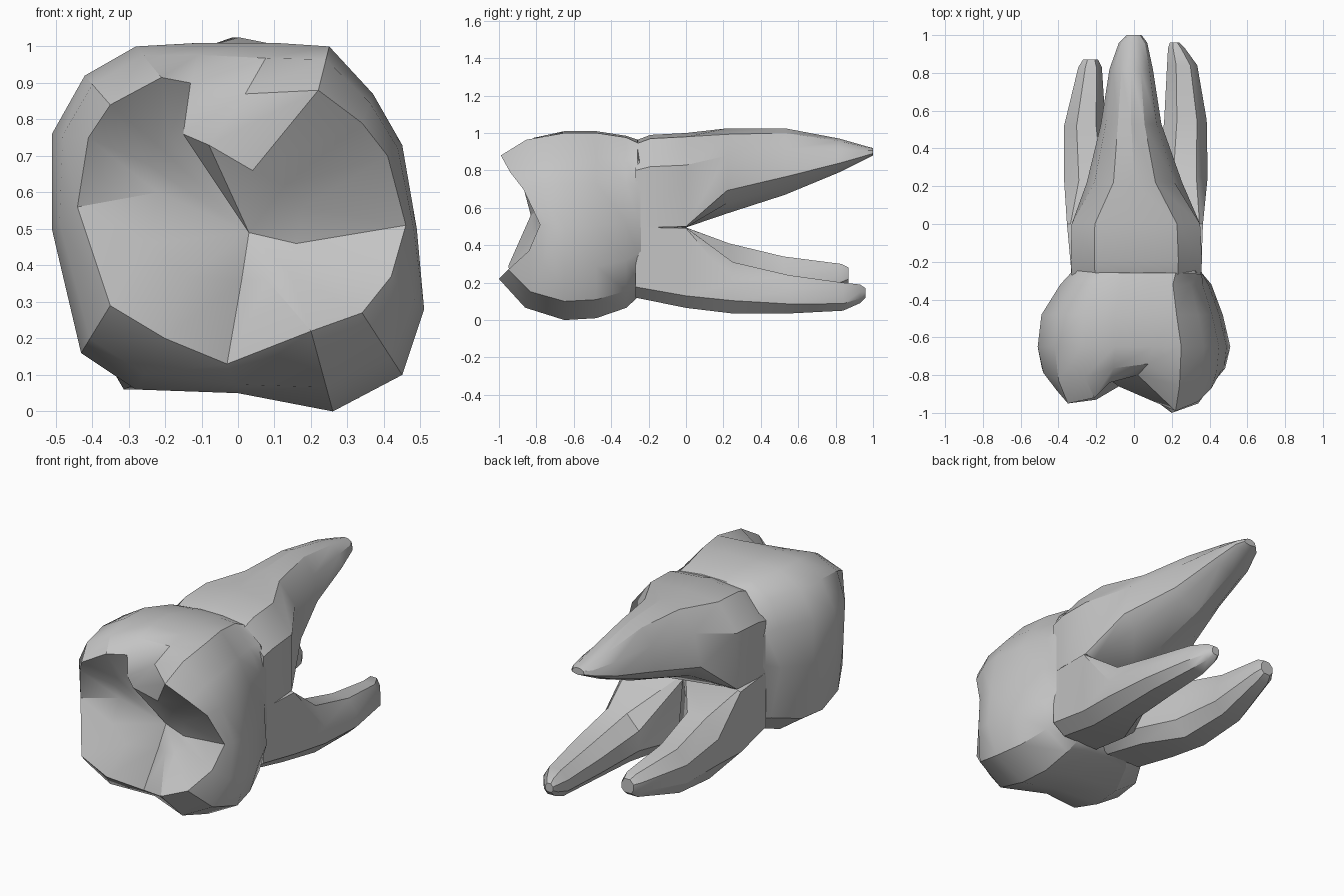
import bpy, bmesh, math
from mathutils import Vector

cube = bpy.data.objects.get("Cube")
if cube:
    bpy.data.objects.remove(cube, do_unlink=True)

# Single enamel colour
enamel = bpy.data.materials.new("pale_grey")
enamel.use_nodes = True
GREY = (0.55, 0.55, 0.55, 1)
enamel.diffuse_color = GREY
enamel.node_tree.nodes["Principled BSDF"].inputs["Base Color"].default_value = GREY


def loft(name, rings, start_tip=None):
    """Skin a list of closed rings; close the start with a tip or a face."""
    bm = bmesh.new()
    loops = [[bm.verts.new(p) for p in ring] for ring in rings]
    n = len(loops[0])
    for a, b in zip(loops, loops[1:]):
        for i in range(n):
            j = (i + 1) % n
            bm.faces.new((a[i], a[j], b[j], b[i]))
    if start_tip:
        tip = bm.verts.new(start_tip)
        for i in range(n):
            bm.faces.new((tip, loops[0][(i + 1) % n], loops[0][i]))
    else:
        bm.faces.new(loops[0])
    bm.faces.new(loops[-1])
    bmesh.ops.recalc_face_normals(bm, faces=bm.faces)
    mesh = bpy.data.meshes.new(name)
    bm.to_mesh(mesh)
    bm.free()
    mesh.materials.append(enamel)
    obj = bpy.data.objects.new(name, mesh)
    bpy.context.collection.objects.link(obj)
    bpy.ops.object.select_all(action='DESELECT')
    obj.select_set(True)
    bpy.context.view_layer.objects.active = obj
    bpy.ops.object.shade_smooth_by_angle(angle=math.radians(32))
    return obj


def fit(profile, y, x0, x1, z0, z1):
    """Place a unit profile (0..1 both ways) in a box at depth y."""
    return [Vector((x0 + u * (x1 - x0), y, z0 + v * (z1 - z0))) for u, v in profile]


def root(name, base, shaft, base_sections, shaft_sections):
    """Root that starts with a blocky base profile and changes to its shaft profile."""
    loft(name, [fit(base, *s) for s in base_sections] + [fit(shaft, *s) for s in shaft_sections])


# Crown: widest outline (x, z), cusped rim and chewing basin (x, z, y)
outline = [(-.51, .5), (-.51, .76), (-.42, .92), (-.28, 1), (-.1, 1.01), (.1, 1.01),
           (.25, 1), (.37, .87), (.45, .73), (.49, .5), (.51, .28), (.45, .1),
           (.26, 0), (0, .05), (-.28, .06), (-.43, .16)]
rim = [(-.44, .56, -.83), (-.41, .75, -.88), (-.35, .84, -.95), (-.21, .915, -.92),
       (-.13, .9, -.84), (.02, .87, -.80), (.22, .88, -.99), (.34, .79, -.94),
       (.41, .70, -.87), (.46, .51, -.78), (.42, .37, -.84), (.34, .27, -.95),
       (.2, .22, -1), (-.03, .13, -.83), (-.2, .2, -.93), (-.35, .29, -.95)]
basin = [(-.22, .6, -.78), (-.25, .68, -.80), (-.22, .73, -.81), (-.19, .75, -.81),
         (-.15, .76, -.81), (-.08, .73, -.86), (.04, .66, -.80), (.13, .62, -.79),
         (.18, .56, -.76), (.16, .46, -.73), (.2, .42, -.76), (.14, .38, -.79),
         (.08, .36, -.79), (.01, .36, -.75), (-.14, .37, -.84), (-.24, .46, -.82)]
pit = Vector((.03, -.71, .49))
neck = [(0, .5), (0, .72), (.05, .88), (.18, .98), (.4, 1), (.6, 1), (.8, .98), (.95, .88),
        (1, .72), (1, .5), (1, .28), (.95, .1), (.75, 0), (.5, .03), (.25, 0), (.06, .12)]

unit = [((x + .51) / 1.02, z / 1.01) for x, z in outline]
rim, basin = ([Vector((x, y, z)) for x, z, y in pts] for pts in (rim, basin))
widest = fit(unit, -.65, -.51, .51, 0, 1.01)
shoulder = [Vector((w.x + .3 * (r.x - w.x), w.y + .6 * (r.y - w.y), w.z + .3 * (r.z - w.z)))
            for w, r in zip(widest, rim)]
body = [basin, rim, shoulder, widest,
        fit(unit, -.48, -.49, .47, .01, 1.01),
        fit(unit, -.32, -.39, .41, .065, .985),
        fit(neck, -.26, -.335, .36, .12, .965),
        fit(neck, -.02, -.3, .31, .47, .53)]  # wedge where the roots part
loft("crown_and_neck", body, pit)

# Upper root: arched base, then a keeled underside and narrow rounded top
arch = [(.5, 0), (.9, 0), (1, .01), (1, .66), (.82, .96), (.5, 1),
        (.18, .96), (0, .66), (0, .01), (.1, 0)]
keel = [(.5, 0), (.86, .12), (1, .27), (.92, .68), (.72, .93), (.5, 1),
        (.28, .93), (.08, .68), (0, .27), (.14, .12)]
root("upper_root", arch, keel,
     [(-.27, -.33, .355, .49, .96), (-.19, -.335, .36, .49, .99), (0, -.33, .35, .495, 1.0)],
     [(.22, -.25, .255, .57, 1.025), (.53, -.175, .145, .67, 1.025),
      (.82, -.13, .10, .79, .97), (.96, -.08, .07, .86, .93), (1, -.04, .04, .88, .92)])

# Two lower roots, eight-sided and tapering
block = [(.2, 0), (.8, 0), (1, .15), (1, .99), (.95, 1), (.05, 1), (0, .99), (0, .15)]
octagon = [(.22, 0), (.75, 0), (1, .25), (1, .6), (.77, 1), (.3, 1), (0, .7), (0, .28)]
root("lower_left_root", block, octagon,
     [(-.27, -.03, .355, .12, .5), (0, .0, .365, .065, .495)],
     [(.25, .13, .39, .035, .31), (.55, .16, .385, .035, .24), (.84, .175, .335, .05, .20),
      (.93, .18, .27, .09, .19), (.96, .19, .24, .12, .17)])
root("lower_right_root", block, octagon,
     [(-.27, -.33, .04, .12, .5), (0, -.355, .02, .075, .495)],
     [(.23, -.37, -.11, .06, .41), (.52, -.37, -.15, .09, .34),
      (.83, -.295, -.17, .17, .30), (.87, -.27, -.19, .2, .28)])
